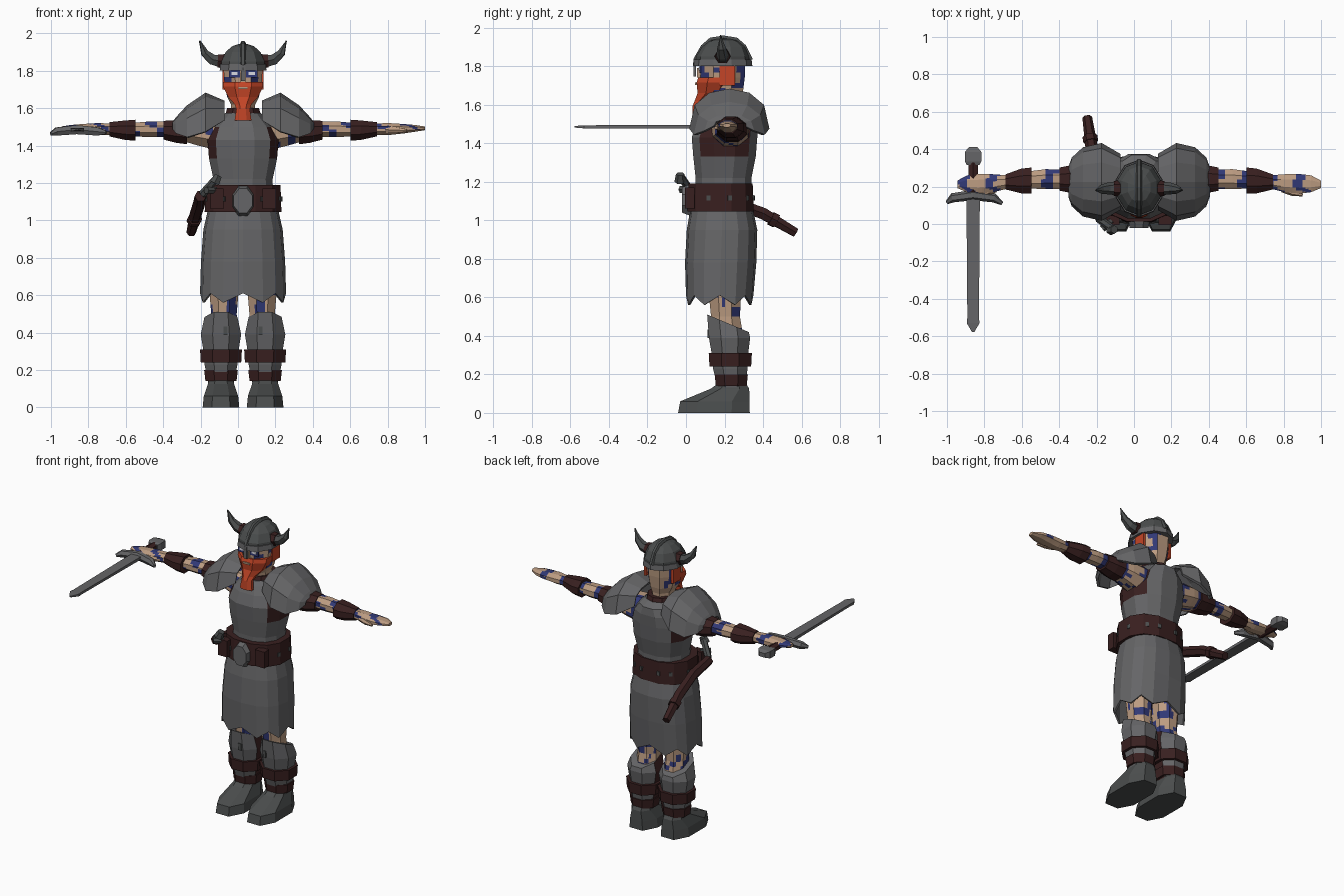
import bpy, bmesh, math
from mathutils import Vector

cube = bpy.data.objects.get("Cube")
if cube:
    bpy.data.objects.remove(cube, do_unlink=True)

CX = 0.027  # body centre line


def material(name, rgb):
    m = bpy.data.materials.new(name)
    m.use_nodes = True
    m.diffuse_color = (*rgb, 1)
    bsdf = next(n for n in m.node_tree.nodes if n.type == 'BSDF_PRINCIPLED')
    bsdf.inputs["Base Color"].default_value = (*rgb, 1)
    bsdf.inputs["Roughness"].default_value = 0.8
    return m


STEEL = material("steel grey", (.13, .13, .135))
DARK = material("dark steel", (.07, .075, .075))
LEATHER = material("dark leather", (.04, .014, .014))
SKIN = material("skin", (.5, .33, .22))
BLUE = material("blue paint", (.03, .04, .18))
HAIR = material("red hair", (.55, .06, .02))
WHITE = material("eye white", (.7, .7, .75))


def finish(name, bm, mats, rule=None, thick=0):
    bmesh.ops.recalc_face_normals(bm, faces=bm.faces)
    if rule:
        for f in bm.faces:
            f.material_index = int(rule(f.calc_center_median(), f.normal))
    me = bpy.data.meshes.new(name)
    bm.to_mesh(me)
    bm.free()
    ob = bpy.data.objects.new(name, me)
    bpy.context.collection.objects.link(ob)
    for m in mats:
        me.materials.append(m)
    if thick:
        mod = ob.modifiers.new("thickness", 'SOLIDIFY')
        mod.thickness = thick
    return ob


def skin_rings(name, rings, mats, rule=None, caps=True, cuts=0, closed=True, thick=0):
    bm = bmesh.new()
    rows = [[bm.verts.new(p) for p in r] for r in rings]
    n = len(rows[0])
    for a, b in zip(rows, rows[1:]):
        for i in range(n if closed else n - 1):
            j = (i + 1) % n
            bm.faces.new((a[i], a[j], b[j], b[i]))
    if caps:
        bm.faces.new(rows[0])
        bm.faces.new(rows[-1])
    if cuts:
        quads = [e for e in bm.edges]
        bmesh.ops.subdivide_edges(bm, edges=quads, cuts=cuts, use_grid_fill=True)
    return finish(name, bm, mats, rule, thick)


def loft(name, axis, sections, mats, n=8, k=1.0, **kw):
    """Sections are (centre, half width, half depth, optional tilt)."""
    rings = []
    for c, a, b, *tilt in sections:
        ring = []
        for i in range(n):
            t = math.tau * (i + .5) / n
            u, v = (math.copysign(abs(w / math.cos(math.pi / n)) ** k, w) for w in (math.cos(t), math.sin(t)))
            u, v = u * a, v * b
            off = {'Z': (u, v, (tilt[0] if tilt else 0) * v), 'X': (0, u, v), 'Y': (u, 0, v)}[axis]
            ring.append(Vector(c) + Vector(off))
        rings.append(ring)
    return skin_rings(name, rings, mats, **kw)


def column(name, x, rows, mats, **kw):
    """Upright loft; rows are (z, half width, half depth, y, optional tilt)."""
    return loft(name, 'Z', [((x, y, z), a, b, *t) for z, a, b, y, *t in rows], mats, **kw)


def tube(name, pts, radii, mat, n=6):
    pts = [Vector(p) for p in pts]
    rings = []
    for i, (p, r) in enumerate(zip(pts, radii)):
        d = (pts[min(i + 1, len(pts) - 1)] - pts[max(i - 1, 0)]).normalized()
        s = d.cross(Vector((0, 0, 1)) if abs(d.z) < .9 else Vector((0, 1, 0))).normalized()
        q = s.cross(d)
        rings.append([p + (s * math.cos(math.tau * j / n) + q * math.sin(math.tau * j / n)) * r for j in range(n)])
    return skin_rings(name, rings, [mat])


def box(name, loc, size, mat, turn=0):
    bm = bmesh.new()
    bmesh.ops.create_cube(bm, size=1)
    bmesh.ops.scale(bm, vec=size, verts=bm.verts)
    ob = finish(name, bm, [mat])
    ob.location = loc
    ob.rotation_euler.z = turn
    return ob


def paint(c, nrm):
    # winding painted bands
    return math.sin(42 * c.x + 27 * c.y + 34 * c.z + 2 * math.sin(30 * c.y + 22 * c.z)) > .5


PAINTED = [SKIN, BLUE]

# Head and face
column("head", CX, [(1.5, .06, .07, .21), (1.62, .065, .085, .2), (1.66, .085, .105, .19),
                    (1.74, .1, .115, .19), (1.82, .105, .118, .19)], PAINTED, cuts=2,
       rule=lambda c, n: c.z > 1.66 and n.y > -.8 and paint(c, n))
column("beard", CX, [(1.74, .106, .092, .155), (1.715, .107, .095, .15), (1.66, .08, .075, .135),
                     (1.62, .045, .045, .09), (1.595, .036, .03, .065), (1.535, .045, .022, .055)], [HAIR])
box("mouth", (CX, .052, 1.708), (.05, .008, .012), SKIN)
box("nose", (CX, .072, 1.765), (.025, .03, .05), SKIN)
for s in (1, -1):
    side = "left" if s > 0 else "right"
    box(side + "_sideburn", (CX + s * .102, .215, 1.755), (.016, .08, .11), HAIR)
    box(side + "_eye_paint", (CX + s * .046, .073, 1.782), (.06, .008, .036), BLUE)
    box(side + "_eye", (CX + s * .046, .069, 1.786), (.034, .006, .016), WHITE)

# Helmet
column("helmet", CX, [(1.81, .118, .138, .19), (1.85, .115, .135, .19), (1.9, .093, .11, .195),
                      (1.93, .06, .075, .195), (1.942, .025, .035, .195)], [DARK], n=10)
column("helmet_band", CX, [(1.8, .125, .147, .19), (1.835, .122, .143, .19)], [STEEL], n=10)
box("nose_guard", (CX, .045, 1.785), (.024, .014, .08), STEEL)
tube("helmet_crest", [(CX, .05, 1.83), (CX, .09, 1.9), (CX, .13, 1.935), (CX, .195, 1.945),
                      (CX, .26, 1.935), (CX, .3, 1.9), (CX, .335, 1.83)], [.016] * 7, DARK)
for s in (1, -1):
    side = "left" if s > 0 else "right"
    tube(side + "_horn_base", [(CX + s * .09, .19, 1.85), (CX + s * .135, .19, 1.852)], [.045, .04], LEATHER)
    tube(side + "_horn", [(CX + s * x, y, z) for x, y, z in
                          ((.12, .19, 1.85), (.165, .19, 1.86), (.205, .185, 1.895), (.232, .18, 1.96))],
         [.036, .032, .023, .004], DARK)

# Torso, with leather at the armholes
column("breastplate", CX, [(1.15, .16, .145, .195), (1.22, .158, .145, .195), (1.33, .182, .162, .2),
                           (1.43, .19, .17, .2), (1.5, .165, .16, .215), (1.55, .115, .145, .225),
                           (1.575, .095, .11, .215)], [STEEL, LEATHER], n=12, k=.85,
       rule=lambda c, n: abs(n.x) > .75 and 1.34 < c.z < 1.5)
column("collar", CX, [(1.53, .105, .12, .215), (1.6, .085, .095, .215)], [LEATHER], n=10)

# Belt with buckle, pouches and studs
column("belt", CX, [(1.045, .205, .172, .18), (1.115, .203, .17, .18), (1.19, .2, .166, .18)], [LEATHER], n=12, k=.85)
loft("buckle", 'Y', [((CX, -.022, 1.105), .05, .065), ((CX, .03, 1.105), .06, .085)], [STEEL])
for s in (1, -1):
    box("belt_pouch", (CX + s * .14, .02, 1.115), (.07, .05, .11), LEATHER)
    for deg in (-60, -20, 15, 50, 72):
        t = math.radians(deg)
        box("belt_stud", (CX + s * .205 * math.cos(t), .18 + .175 * math.sin(t), 1.115),
            (.02, .02, .026), DARK, s * t)

# Skirt with a ragged hem
hem = []
for z, a, b, y in ((1.07, .185, .16, .185), (.95, .212, .183, .187), (.78, .225, .185, .18), (.62, .23, .175, .175)):
    ring = []
    for i in range(16):
        t = math.tau * i / 16
        u, v = (math.copysign(abs(w) ** .8, w) for w in (math.cos(t), math.sin(t)))
        drop = 0 if z > .7 else (.06 if i % 2 else .01)
        ring.append((CX + a * u, y + b * v, z - drop))
    hem.append(ring)
skin_rings("skirt", hem, [STEEL], caps=False, thick=.012)

for s in (1, -1):
    side = "left" if s > 0 else "right"
    # Legs and boots
    column(side + "_leg", CX + s * .102, [(.38, .075, .085, .215), (.5, .068, .075, .205), (.7, .085, .09, .2)],
           PAINTED, cuts=3, rule=paint)
    x = CX + s * .118
    column(side + "_greave", x, [(.13, .068, .07, .235), (.23, .088, .09, .23), (.31, .095, .095, .228),
                                 (.39, .108, .107, .226), (.465, .088, .108, .218, -.42)], [STEEL, LEATHER],
           rule=lambda c, n, s=s: s * n.x < -.8)
    box(side + "_greave_mark", (x - s * .025, .117, .41), (.022, .012, .045), DARK)
    column(side + "_upper_strap", x, [(.24, .108, .108, .23), (.31, .112, .112, .23)], [LEATHER])
    column(side + "_lower_strap", x, [(.14, .083, .08, .235), (.2, .09, .086, .235)], [LEATHER])
    column(side + "_boot", x, [(0, .098, .186, .145), (.06, .092, .18, .15), (.125, .07, .1, .228),
                               (.15, .064, .075, .238)], [DARK], k=.8)

    # Arms; rows are (x, y, z, half depth, half height)
    def arm(name, rows, mats, **kw):
        return loft(side + name, 'X', [((CX + s * x, y, z), a, b) for x, y, z, a, b in rows], mats, **kw)

    arm("_shoulder", [(.12, .225, 1.46, .1, .09), (.24, .235, 1.475, .085, .075), (.36, .24, 1.485, .06, .05)],
        PAINTED, cuts=2, rule=paint)
    arm("_upper_arm", [(.34, .24, 1.487, .05, .042), (.5, .24, 1.487, .053, .042), (.6, .235, 1.485, .045, .035)],
        PAINTED, cuts=3, rule=paint)
    arm("_arm_band", [(.3, .24, 1.472, .08, .065), (.36, .24, 1.475, .075, .06), (.425, .24, 1.482, .062, .05)],
        [LEATHER])
    arm("_bracer", [(.575, .232, 1.482, .07, .056), (.63, .23, 1.482, .066, .052), (.715, .225, 1.487, .04, .038)],
        [LEATHER])
    arm("_hand", [(.7, .225, 1.488, .035, .03), (.78, .218, 1.488, .048, .032), (.86, .215, 1.49, .052, .025),
                  (.92, .215, 1.492, .045, .018), (.972, .212, 1.492, .02, .01)], PAINTED, cuts=3,
        rule=lambda c, n: n.z > -.3 and paint(c, n))
    tube(side + "_thumb", [(CX + s * .77, .19, 1.485), (CX + s * .82, .168, 1.483), (CX + s * .875, .155, 1.48)],
         [.022, .018, .008], SKIN)

    # Shoulder guard: arched shell; rows are (x, half depth, hem z, crown z)
    arcs = []
    for x, h, low, top in ((.1, .15, 1.535, 1.64), (.2, .208, 1.475, 1.683), (.3, .185, 1.445, 1.615),
                           (.36, .13, 1.465, 1.55), (.378, .08, 1.49, 1.525)):
        arcs.append([(CX + s * x, .225 - h * math.cos(t), low + (top - low) * math.sin(t) ** .75)
                     for t in (math.pi * i / 6 * .9999 for i in range(7))])
    skin_rings(side + "_shoulder_guard", arcs, [STEEL], caps=False, closed=False, thick=.018)

# Scabbard and small hilt at the right hip
tube("scabbard", [(-.2, .04, 1.13), (-.205, .22, 1.1), (-.225, .4, 1.035), (-.25, .57, .935)],
     [.032, .034, .034, .026], LEATHER)
tube("scabbard_ring", [(-.231, .44, 1.01), (-.236, .47, .995)], [.04, .04], LEATHER)
tube("hilt", [(-.19, .03, 1.14), (-.115, -.025, 1.225)], [.022, .02], DARK)
tube("hilt_guard", [(-.17, -.025, 1.16), (-.12, .02, 1.16)], [.02, .02], DARK)
tube("hilt_pommel", [(-.125, -.03, 1.2), (-.105, -.03, 1.24)], [.03, .022], DARK)

# Sword in the right hand
SX, SZ = -.86, 1.485


def blade_part(name, rows, mat, n=4):
    return loft(name, 'Y', [((SX, y, SZ), a, b) for y, a, b in rows], [mat], n=n)


blade_part("sword_blade", [(.16, .036, .01), (-.5, .031, .008), (-.53, .034, .008), (-.578, .006, .004)], STEEL)
blade_part("sword_grip", [(.15, .024, .02), (.33, .026, .022)], LEATHER, 6)
blade_part("sword_pommel", [(.315, .034, .018), (.335, .044, .024), (.385, .044, .024), (.412, .022, .014)], STEEL)
tube("sword_guard", [(SX + x, y, SZ + z) for x, y, z in
                     ((-.14, .115, -.022), (-.11, .14, -.01), (0, .155, 0), (.11, .14, -.01), (.155, .11, -.015))],
     [.01, .025, .028, .025, .01], STEEL)
